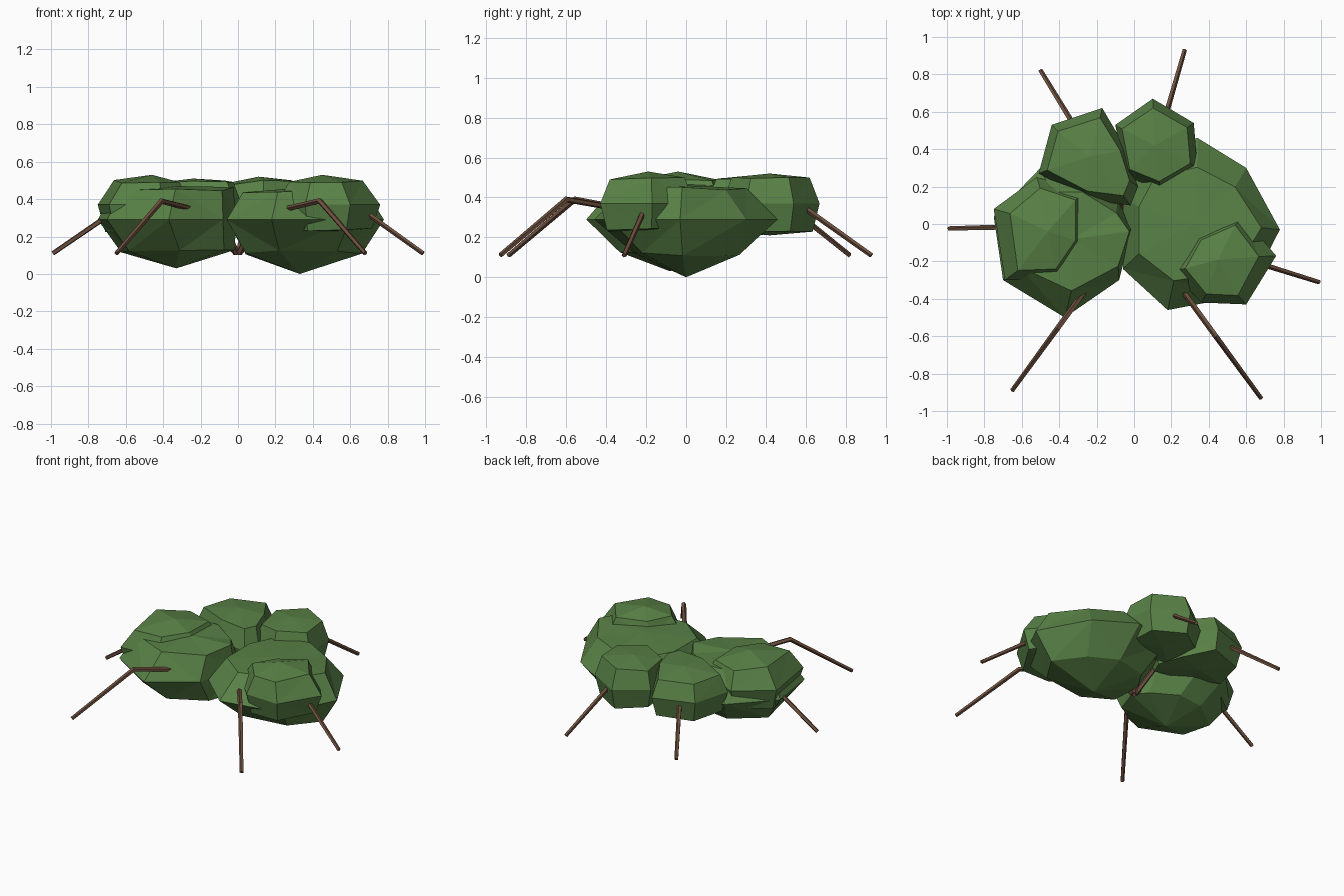
import bpy, bmesh, math, random
from mathutils import Vector

random.seed(4)
if "Cube" in bpy.data.objects:
    bpy.data.objects.remove(bpy.data.objects["Cube"], do_unlink=True)


def make_material(name, color):
    mat = bpy.data.materials.new(name)
    mat.use_nodes = True
    mat.diffuse_color = (*color, 1)
    mat.node_tree.nodes["Principled BSDF"].inputs["Base Color"].default_value = (*color, 1)
    return mat


leaf_green = make_material("leaf_green", (0.1, 0.222, 0.062))
bark_brown = make_material("bark_brown", (0.155, 0.08, 0.048))


def finish(bm, name, mat):
    bmesh.ops.recalc_face_normals(bm, faces=bm.faces)
    mesh = bpy.data.meshes.new(name)
    bm.to_mesh(mesh)
    bm.free()
    mesh.materials.append(mat)
    obj = bpy.data.objects.new(name, mesh)
    bpy.context.collection.objects.link(obj)


def bridge(bm, low, high):
    for k in range(len(low)):
        n = (k + 1) % len(low)
        bm.faces.new((low[k], low[n], high[n], high[k]))


def leaf_clump(name, center, outline, profile, bottom, top):
    """Faceted clump: plan outline repeated per (x scale, y scale, x shift, height)."""
    bm = bmesh.new()
    cx, cy = center
    rings = []
    for sx, sy, shift, height in profile:
        ring = []
        for x, y in outline:
            lift = random.uniform(-0.012, 0.012) if sx < 1 else 0
            ring.append(bm.verts.new((cx + (x - cx) * sx + shift, cy + (y - cy) * sy,
                                      height + lift)))
        rings.append(ring)
    for low, high in zip(rings, rings[1:]):
        bridge(bm, low, high)
    for ring, height in ((rings[0], bottom), (rings[-1], top)):
        tip = bm.verts.new((cx, cy, height))
        for k in range(len(ring)):
            bm.faces.new((ring[k], ring[k - 1], tip))
    bmesh.ops.triangulate(bm, faces=bm.faces)
    finish(bm, name, leaf_green)


# Two large lower clumps, tapering to a point underneath
leaf_clump("left_large_clump", (0.33, 0),
           ((.78, -.03), (.6, .3), (.34, .46), (.05, .38), (-.06, .14),
            (-.06, -.24), (.18, -.46), (.6, -.38)),
           ((0.74, 0.58, 0, 0.115), (1, 1, 0, 0.29), (0.78, 0.66, 0, 0.445)), 0.0, 0.46)
leaf_clump("right_large_clump", (-0.33, -0.08),
           ((-.01, -.02), (-.09, .13), (-.3, .3), (-.5, .3), (-.75, .04),
            (-.7, -.3), (-.37, -.5), (-.08, -.3)),
           ((0.82, 0.6, 0.05, 0.12), (1, 1, 0, 0.29), (0.86, 0.66, 0.03, 0.455)), 0.03, 0.47)

# Four smaller, boxier clumps resting on top
front_profile = ((0.86, 0.86, 0, 0.235), (1, 1, 0, 0.37), (0.7, 0.8, 0, 0.49))
back_profile = ((0.86, 0.86, 0, 0.235), (1, 1, 0, 0.37), (0.83, 0.8, 0, 0.49))
leaf_clump("left_front_clump", (0.45, -0.19),
           ((.58, .04), (.76, -.17), (.6, -.43), (.36, -.42), (.2, -.25), (.32, -.06)),
           front_profile, 0.22, 0.53)
leaf_clump("right_front_clump", (-0.46, -0.04),
           ((-.25, .17), (-.25, -.1), (-.4, -.29), (-.69, -.3), (-.75, .08), (-.52, .25)),
           front_profile, 0.22, 0.53)
leaf_clump("right_back_clump", (-0.24, 0.36),
           ((.02, .2), (-.04, .4), (-.17, .62), (-.44, .53), (-.51, .27), (-.25, .13),
            (-.02, .1)),
           back_profile, 0.21, 0.51)
leaf_clump("left_back_clump", (0.11, 0.42),
           ((.1, .67), (.32, .54), (.34, .3), (.14, .18), (-.05, .26), (-.1, .53)),
           back_profile, 0.21, 0.52)


def branch(name, tip, sides=5, radius=0.016):
    """Bent stick: up from the root, out to an elbow, then down to its tip."""
    tip = Vector((*tip, 0.11))
    out = Vector((tip.x, tip.y, 0)).normalized()
    path = [out * 0.01 + Vector((0, 0, 0.11)), out * 0.17 + Vector((0, 0, 0.31)),
            tip - out * 0.41 + Vector((0, 0, 0.28)), tip]
    side = out.cross(Vector((0, 0, 1)))
    bm = bmesh.new()
    rings = []
    for i, point in enumerate(path):
        along = path[min(i + 1, 3)] - path[max(i - 1, 0)]
        up = side.cross(along).normalized()
        width = radius * (0.8 if i == 3 else 1)
        angles = [math.tau * k / sides for k in range(sides)]
        rings.append([bm.verts.new(point + width * (side * math.cos(a) + up * math.sin(a)))
                      for a in angles])
    for low, high in zip(rings, rings[1:]):
        bridge(bm, low, high)
    bm.faces.new(rings[0])
    bm.faces.new(rings[-1])
    finish(bm, name, bark_brown)


# Six branches spreading from the root
branch("right_front_branch", (-0.65, -0.89))
branch("left_front_branch", (0.68, -0.93))
branch("left_branch", (0.99, -0.31))
branch("left_back_branch", (0.27, 0.93))
branch("right_back_branch", (-0.5, 0.82))
branch("right_branch", (-0.99, -0.025))
